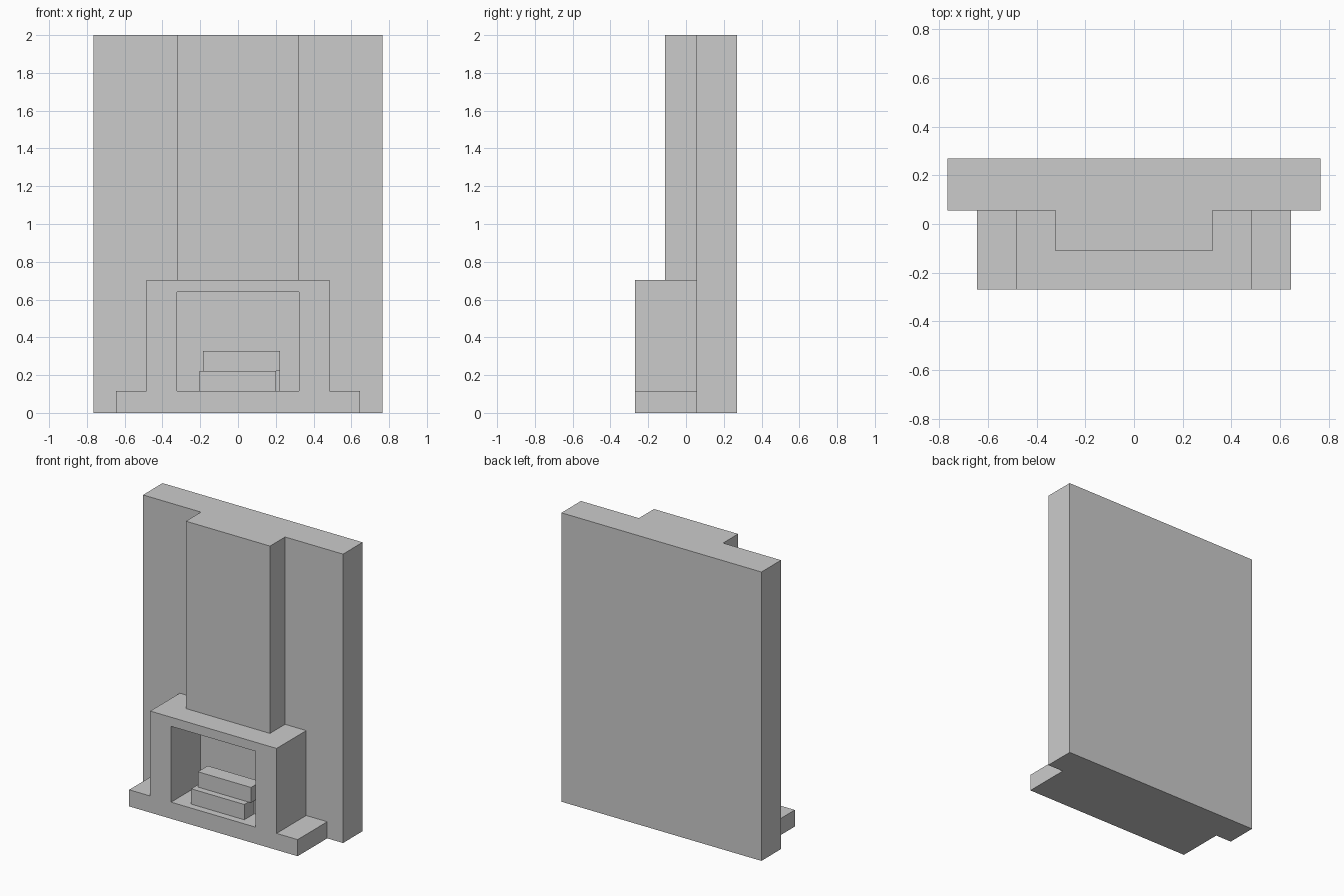
import bpy, bmesh

if "Cube" in bpy.data.objects:
    bpy.data.objects.remove(bpy.data.objects["Cube"])

WALL_FRONT, FRONT, BACK = 0.055, -0.269, 0.269
HEARTH_TOP, MANTEL_TOP = 0.115, 0.703


def prism(name, outline, y0, y1):
    """Extrude an (x, z) outline from y0 to y1."""
    bm = bmesh.new()
    face = bm.faces.new([bm.verts.new((x, y0, z)) for x, z in outline])
    ext = bmesh.ops.extrude_face_region(bm, geom=[face])
    verts = [g for g in ext["geom"] if isinstance(g, bmesh.types.BMVert)]
    bmesh.ops.translate(bm, verts=verts, vec=(0, y1 - y0, 0))
    bmesh.ops.recalc_face_normals(bm, faces=bm.faces)
    mesh = bpy.data.meshes.new(name)
    bm.to_mesh(mesh)
    bm.free()
    obj = bpy.data.objects.new(name, mesh)
    bpy.context.collection.objects.link(obj)
    return obj


def box(name, x0, x1, y0, y1, z0, z1):
    return prism(name, [(x0, z0), (x1, z0), (x1, z1), (x0, z1)], y0, y1)


# Wall slab and chimney breast
box("wall", -0.766, 0.766, WALL_FRONT, BACK, 0, 2)
box("chimney_breast", -0.322, 0.322, -0.11, WALL_FRONT, MANTEL_TOP, 2)

# Surround and hearth as one stepped profile, mirrored about the centre
half = [(0.645, 0), (0.645, HEARTH_TOP), (0.484, HEARTH_TOP), (0.484, MANTEL_TOP)]
outline = half + [(-x, z) for x, z in reversed(half)]
surround = prism("fireplace_surround", outline, FRONT, WALL_FRONT)

# Firebox opening
cutter = box("firebox_cutter", -0.324, 0.322, FRONT - 0.1, WALL_FRONT + 0.1, HEARTH_TOP, 0.64)
cutter.hide_render = True
cutter.hide_set(True)
cut = surround.modifiers.new("firebox", "BOOLEAN")
cut.operation = "DIFFERENCE"
cut.solver = "EXACT"
cut.object = cutter

# Stack of three square logs: (left x, front y, bottom z)
LOG_LENGTH, LOG_DEPTH, LOG_HEIGHT = 0.407, 0.108, 0.106
for name, x, y, z in (("log_front", -0.205, -0.22, HEARTH_TOP),
                      ("log_back", -0.185, -0.11, HEARTH_TOP),
                      ("log_top", -0.185, -0.175, HEARTH_TOP + LOG_HEIGHT)):
    box(name, x, x + LOG_LENGTH, y, y + LOG_DEPTH, z, z + LOG_HEIGHT)
